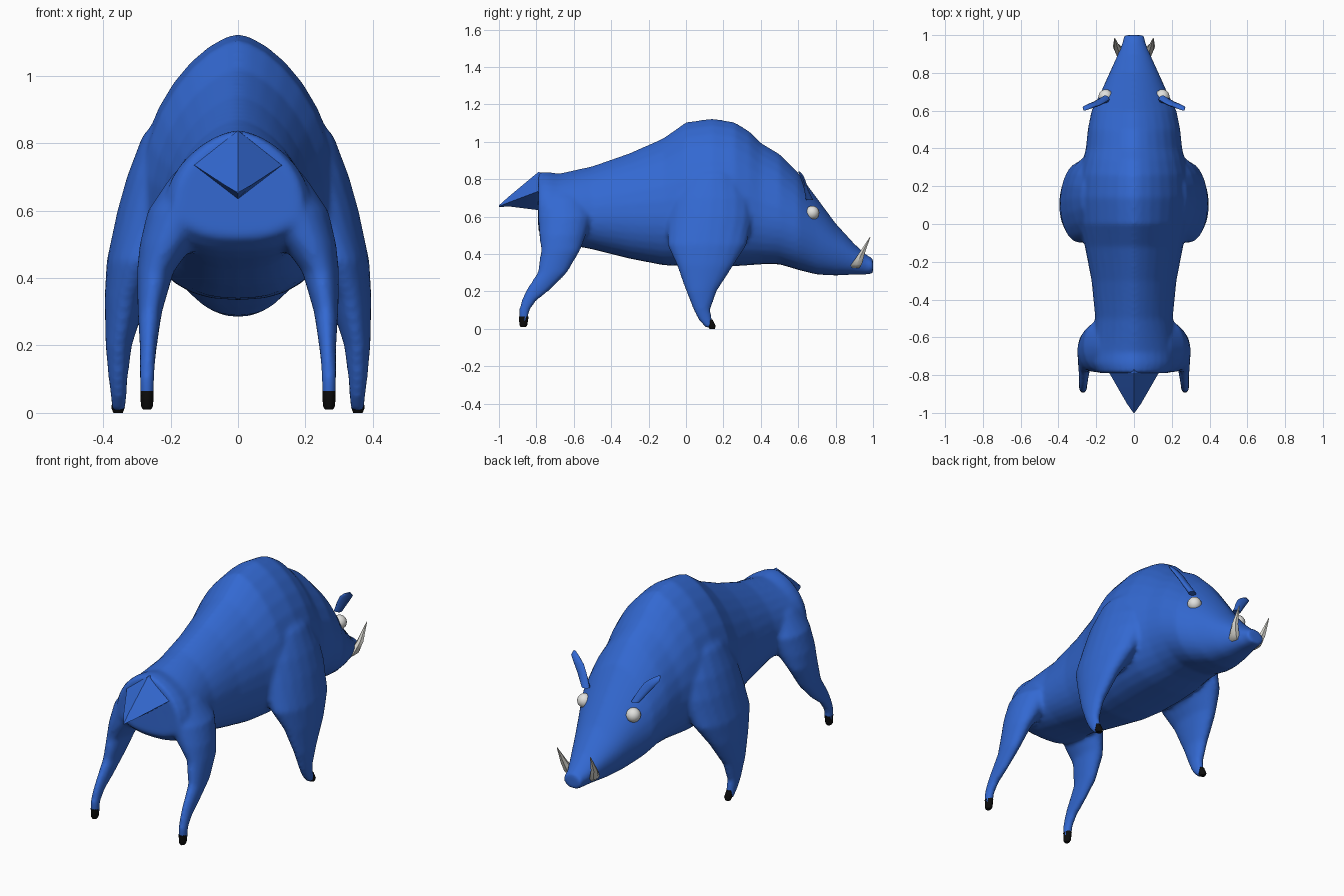
import bpy, bmesh, math
from math import sin, cos, tau

cube = bpy.data.objects.get("Cube")
if cube:
    bpy.data.objects.remove(cube, do_unlink=True)


def material(name, rgb, roughness=0.6):
    mat = bpy.data.materials.new(name)
    mat.use_nodes = True
    shader = mat.node_tree.nodes["Principled BSDF"]
    shader.inputs["Base Color"].default_value = (*rgb, 1)
    shader.inputs["Roughness"].default_value = roughness
    mat.diffuse_color = (*rgb, 1)
    return mat


BLUE = material("blue hide", (0.033, 0.14, 0.64))
BLACK = material("black hoof", (0.004, 0.004, 0.004))
IVORY = material("pale ivory", (0.68, 0.67, 0.62))
WHITE = material("white eye", (0.75, 0.75, 0.73))


def signed_power(value, power):
    return math.copysign(abs(value) ** power, value)


def loft(bm, rings):
    """Skin a list of equal point rings and cap both ends."""
    loops = [[bm.verts.new(p) for p in ring] for ring in rings]
    n = len(loops[0])
    for a, b in zip(loops, loops[1:]):
        for i in range(n):
            j = (i + 1) % n
            bm.faces.new((a[i], a[j], b[j], b[i]))
    bm.faces.new(loops[0])
    bm.faces.new(loops[-1])


def barrel(bm, rows, n=32, peak=1.3):
    """Loft along y from rows of (y, top, bottom, half width, widest height)."""
    rings = []
    for y, top, bottom, width, middle in rows:
        ring = []
        for i in range(n):
            c, s = cos(tau * i / n), sin(tau * i / n)
            if s > 0:
                ring.append((width * signed_power(c, peak), y, middle + (top - middle) * s))
            else:
                ring.append((width * signed_power(c, 0.8), y, middle + (middle - bottom) * s))
        rings.append(ring)
    loft(bm, rings)


def column(bm, rows, side, n=20):
    """Loft upward from rows of (z, back y, front y, inner x, outer x)."""
    rings = []
    for z, y0, y1, x0, x1 in rows:
        ring = []
        for i in range(n):
            x = (x0 + x1) / 2 + (x1 - x0) / 2 * cos(tau * i / n)
            y = (y0 + y1) / 2 + (y1 - y0) / 2 * sin(tau * i / n)
            ring.append((side * x, y, z))
        rings.append(ring)
    loft(bm, rings)


def finish(name, bm, mat, angle=50):
    bmesh.ops.recalc_face_normals(bm, faces=bm.faces)
    mesh = bpy.data.meshes.new(name)
    bm.to_mesh(mesh)
    bm.free()
    mesh.materials.append(mat)
    obj = bpy.data.objects.new(name, mesh)
    bpy.context.collection.objects.link(obj)
    bpy.ops.object.select_all(action="DESELECT")
    obj.select_set(True)
    bpy.context.view_layer.objects.active = obj
    bpy.ops.object.shade_smooth_by_angle(angle=math.radians(angle))
    return obj


# Trunk and head, from rump to snout
TRUNK = [
    (-.79, .835, .52, .19, .62),
    (-.74, .84, .48, .22, .6),
    (-.68, .83, .46, .22, .6),
    (-.5, .87, .425, .205, .6),
    (-.3, .94, .375, .225, .6),
    (-.12, 1.02, .34, .26, .6),
    (0, 1.105, .335, .29, .62),
    (.14, 1.125, .335, .3, .63),
    (.26, 1.105, .335, .29, .63),
    (.34, 1.055, .34, .27, .62),
    (.4, .995, .345, .255, .6),
    (.5, .935, .345, .245, .58),
    (.6, .835, .315, .225, .54),
    (.7, .7, .29, .175, .49),
    (.8, .565, .285, .13, .43),
    (.9, .455, .29, .085, .38),
    (.96, .4, .29, .06, .35),
    (1.0, .375, .295, .055, .335),
]

FRONT_LEG = [
    (.005, .105, .145, .335, .375),
    (.05, .065, .14, .33, .378),
    (.1, .04, .13, .328, .384),
    (.2, 0, .165, .315, .393),
    (.34, -.05, .255, .27, .396),
    (.45, -.1, .325, .2, .39),
    (.6, -.1, .36, .1, .358),
    (.7, -.09, .36, .05, .33),
    (.82, -.04, .32, 0, .285),
    (.92, .04, .26, 0, .2),
]

HIND_LEG = [
    (.03, -.89, -.845, .25, .29),
    (.1, -.895, -.835, .248, .292),
    (.15, -.88, -.8, .245, .292),
    (.2, -.86, -.735, .24, .292),
    (.3, -.795, -.635, .225, .298),
    (.42, -.775, -.565, .19, .3),
    (.5, -.785, -.535, .13, .292),
    (.6, -.79, -.5, .06, .268),
    (.7, -.78, -.52, 0, .2),
    (.78, -.77, -.56, 0, .12),
]

# Trunk and legs fused into one smooth skin
bm = bmesh.new()
barrel(bm, TRUNK)
for side in (1, -1):
    column(bm, FRONT_LEG, side)
    column(bm, HIND_LEG, side)
body = finish("body", bm, BLUE)
fuse = body.modifiers.new("fuse", "REMESH")
fuse.mode = "VOXEL"
fuse.voxel_size = 0.012
fuse.use_smooth_shade = True
relax = body.modifiers.new("relax", "SMOOTH")
relax.factor = 0.5
relax.iterations = 6

# Tail: a flat, ridged wedge
bm = bmesh.new()
barrel(bm, [
    (-.7, .825, .6, .16, .72),
    (-.79, .838, .635, .13, .735),
    (-.95, .705, .655, .038, .675),
    (-1.0, .66, .65, .003, .655),
], n=4)
finish("tail", bm, BLUE, 30)

# Paired details
EAR = [
    (.69, .64, .68, .13, .175),
    (.75, .63, .652, .16, .22),
    (.79, .618, .64, .185, .25),
    (.82, .608, .628, .22, .272),
    (.84, .6, .61, .255, .268),
]
TUSK = [
    (.325, .865, .93, .04, .075),
    (.345, .88, .945, .055, .1),
    (.4, .92, .957, .075, .112),
    (.49, .982, .986, .1, .104),
]
FRONT_HOOF = [
    (0, .125, .155, .342, .37),
    (.015, .115, .16, .336, .376),
    (.05, .125, .142, .342, .37),
]
HIND_HOOF = [
    (.01, -.885, -.855, .258, .282),
    (.02, -.892, -.848, .252, .288),
    (.065, -.894, -.84, .25, .29),
]
PARTS = [("ear", EAR, BLUE, 10), ("tusk", TUSK, IVORY, 6),
         ("front_hoof", FRONT_HOOF, BLACK, 10), ("hind_hoof", HIND_HOOF, BLACK, 10)]

for side, label in ((1, "left"), (-1, "right")):
    for part, rows, mat, sides in PARTS:
        bm = bmesh.new()
        column(bm, rows, side, sides)
        finish(f"{label}_{part}", bm, mat)
    bm = bmesh.new()
    bmesh.ops.create_uvsphere(bm, u_segments=16, v_segments=10, radius=.038)
    bmesh.ops.translate(bm, verts=bm.verts, vec=(side * .15, .675, .62))
    finish(f"{label}_eye", bm, WHITE)
